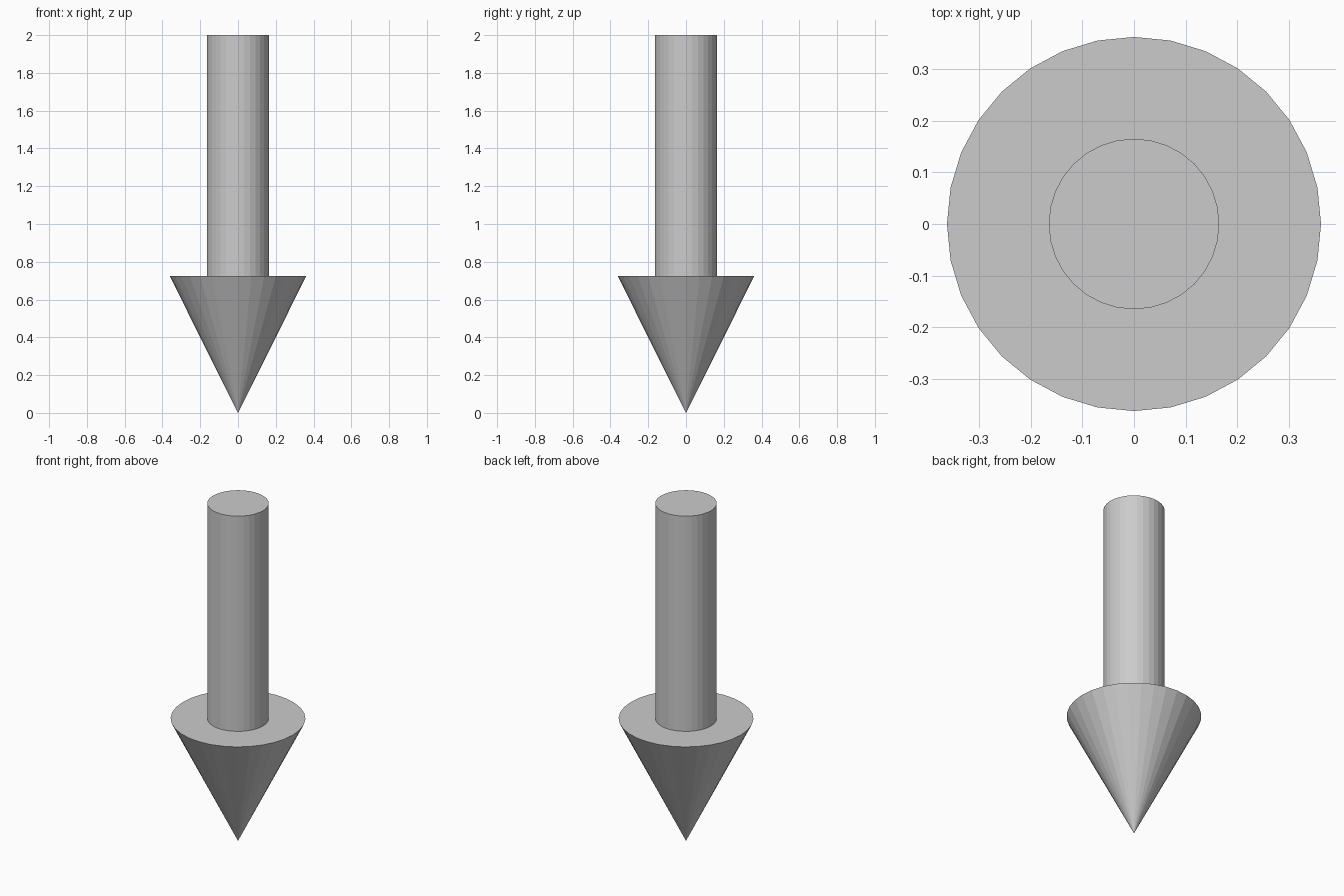
import bpy
from math import pi

if "Cube" in bpy.data.objects:
    bpy.data.objects.remove(bpy.data.objects["Cube"])

SIDES = 32
HEAD_HEIGHT, HEAD_RADIUS = 0.725, 0.362
SHAFT_RADIUS, TOP = 0.165, 2.0

# Arrow head: flat-faced cone with its tip on the ground
bpy.ops.mesh.primitive_cone_add(vertices=SIDES, radius1=0, radius2=HEAD_RADIUS,
                                depth=HEAD_HEIGHT, location=(0, 0, HEAD_HEIGHT / 2))
bpy.context.object.name = "arrow_head"

# Shaft: cylinder rising from the flat back of the head
bpy.ops.mesh.primitive_cylinder_add(vertices=SIDES, radius=SHAFT_RADIUS,
                                    depth=TOP - HEAD_HEIGHT,
                                    location=(0, 0, (TOP + HEAD_HEIGHT) / 2))
bpy.context.object.name = "arrow_shaft"
